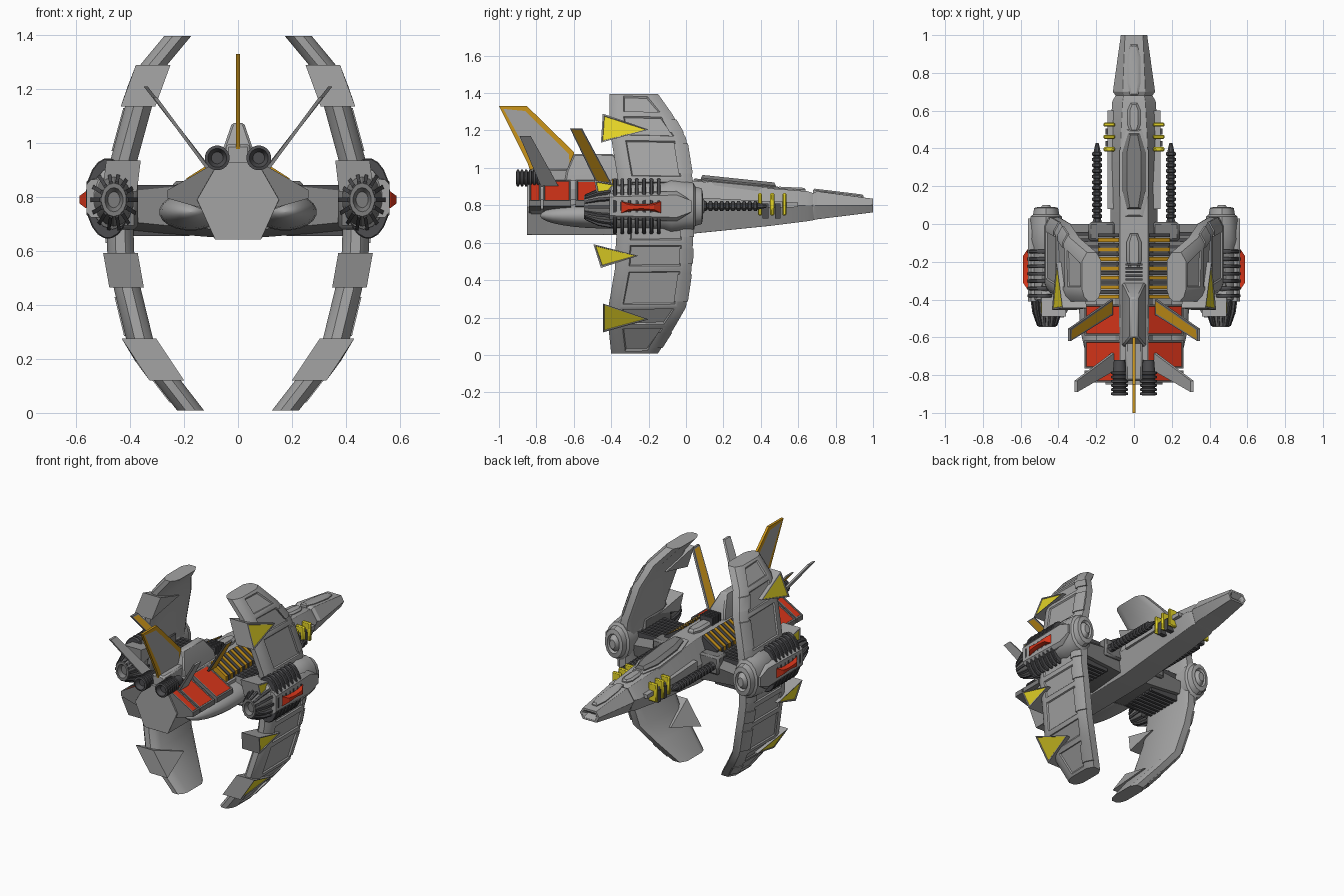
import bpy, bmesh, math
from mathutils import Vector

if "Cube" in bpy.data.objects:
    bpy.data.objects.remove(bpy.data.objects["Cube"])

def mat(name, r, g, b):
    m = bpy.data.materials.new(name)
    m.diffuse_color = (r, g, b, 1)
    m.use_nodes = True
    m.node_tree.nodes["Principled BSDF"].inputs["Base Color"].default_value = m.diffuse_color
    return m

GREY = mat("hull grey", .37, .37, .37)
MID = mat("mid grey", .2, .2, .2)
DARK = mat("dark metal", .075, .075, .08)
RED = mat("red", .68, .035, .01)
YELLOW = mat("yellow", .78, .66, .02)
ORANGE = mat("orange", .6, .3, .01)

def part(name, groups, mats, inset=None, mirror=False, bevel=0, angle=32):
    """Each group is a list of closed loops, skinned and capped. inset=(test, width, depth, material)."""
    bm = bmesh.new()
    for loops in groups:
        rings = [[bm.verts.new(p) for p in lp] for lp in loops]
        n = len(rings[0])
        for a, b in zip(rings, rings[1:]):
            for i in range(n):
                bm.faces.new((a[i], a[(i + 1) % n], b[(i + 1) % n], b[i]))
        bm.faces.new(rings[0])
        bm.faces.new(rings[-1])
    bmesh.ops.recalc_face_normals(bm, faces=bm.faces)
    if inset:
        test, width, depth, idx = inset
        bm.normal_update()
        fs = [f for f in bm.faces if test(f)]
        bmesh.ops.inset_individual(bm, faces=fs, thickness=width, depth=0)
        if depth:
            bmesh.ops.inset_individual(bm, faces=fs, thickness=abs(depth), depth=depth)
        for f in fs:
            f.material_index = idx
    me = bpy.data.meshes.new(name)
    bm.to_mesh(me)
    bm.free()
    for m in mats:
        me.materials.append(m)
    me.shade_smooth()
    me.set_sharp_from_angle(angle=math.radians(angle))
    ob = bpy.data.objects.new(name, me)
    bpy.context.collection.objects.link(ob)
    if bevel:
        b = ob.modifiers.new("bevel", 'BEVEL')
        b.width = bevel
        b.limit_method = 'ANGLE'
    if mirror:
        ob.modifiers.new("mirror", 'MIRROR')
    return ob

def ring(x, y, z, rx, rz, n=16):
    return [(x + rx * math.cos(2 * math.pi * (i + .5) / n), y,
             z + rz * math.sin(2 * math.pi * (i + .5) / n)) for i in range(n)]

def turned(x, z, prof, n=16, k=1.0):
    return [ring(x, y, z, r * k, r, n) for y, r in prof]

def box(x0, x1, y0, y1, z0, z1):
    return [[(x, y0, z0), (x, y1, z0), (x, y1, z1), (x, y0, z1)] for x in (x0, x1)]

def xz_prism(pts, y0, y1):
    return [[(x, y, z) for x, z in pts] for y in (y0, y1)]

def yz_prism(pts, xa, xb):
    """Side-view outline between two x positions, given as functions of z."""
    return [[(f(z), y, z) for y, z in pts] for f in (xa, xb)]

# Fuselage: hexagonal hull with open nose tube
hull = []
for y, wm, wb, wt, zb, zm, zt in [
        (-.85, .152, .085, .072, .642, .79, .93), (-.4, .152, .085, .075, .642, .79, .935),
        (0, .125, .085, .075, .645, .79, .935), (.45, .13, .085, .07, .69, .795, .89),
        (.65, .115, .08, .06, .715, .80, .875), (.68, .098, .07, .055, .72, .80, .865),
        (.70, .112, .075, .06, .725, .80, .875), (1.0, .07, .05, .048, .762, .80, .835)]:
    hull.append([(wm, y, zm), (wt, y, zt), (-wt, y, zt), (-wm, y, zm), (-wb, y, zb), (wb, y, zb)])
part("fuselage", [hull], [GREY, MID], (lambda f: f.normal.y > .8 and f.calc_center_median().y > .95, .014, -.03, 1), bevel=.008)

# Cockpit and nose plates
def dorsal(y0, y1, w, z0, z1, h):
    m0, m1 = y0 + (y1 - y0) * .25, y0 + (y1 - y0) * .75
    def lp(s, dz):
        e = .02 * (1 - s)
        return [(w * a * s, y, z0 + (z1 - z0) * (y - y0) / (y1 - y0) + dz) for a, y in
                [(-.6, y0 + e), (.6, y0 + e), (1, m0), (1, m1), (.5, y1 - e), (-.5, y1 - e), (-1, m1), (-1, m0)]]
    return [lp(1, -.03), lp(1, h * .4), lp(.6, h)]
part("cockpit_frame", [dorsal(.04, .5, .078, .93, .885, .014)], [GREY])
part("cockpit_canopy", [dorsal(.08, .48, .062, .935, .893, .028)], [MID])
part("nose_plates", [dorsal(.68, .95, .035, .876, .843, .014), dorsal(.49, .64, .035, .884, .877, .016)], [GREY])
part("neck_plate", [dorsal(-.24, -.05, .04, .94, .94, .02)], [GREY])
part("side_strips", [yz_prism([(.08, .84), (.6, .815), (.6, .79), (.08, .78)], lambda z: .1, lambda z: .14)], [GREY], mirror=True)
part("nose_ribs", [box(.1, .162, y, y + .022, .745, .865) for y in (.385, .45, .515)], [YELLOW], mirror=True, bevel=.006)
part("nose_rib_joints", [box(.1, .15, y, y + .03, .73, .81) for y in (.41, .475)], [DARK], mirror=True)

# Dorsal spine
part("spine", [[[(w, a, z), (w, b, z), (-w, b, z), (-w, a, z)] for w, a, b, z in
                [(.075, -.66, -.3, .86), (.055, -.64, -.32, .98), (.022, -.6, -.39, 1.075)]]], [GREY], bevel=.008)
part("spine_base", [box(-.045, .045, -.83, -.6, .9, .995)], [GREY], bevel=.01)
part("spine_vents", [box(-.045, .045, y, y + .012, .9, .985) for y in (-.22, -.24, -.26, -.28, -.3)], [DARK])

# Tail fin: orange border, grey panel
fin = [(-1, 1.33), (-.85, 1.33), (-.6, 1.085), (-.6, .95), (-.82, .95), (-.845, 1.02)]
part("tail_fin", [yz_prism(fin, lambda z: -.008, lambda z: .008)], [ORANGE, GREY],
     (lambda f: abs(f.normal.x) > .9, .028, 0, 1))

# Canted fins
def cant(x0, x1, z0, z1):
    return lambda z: x0 + (x1 - x0) * (z - z0) / (z1 - z0)
part("front_canted_fins", [yz_prism([(-.62, 1.21), (-.555, 1.21), (-.4, .92), (-.48, .92)],
     cant(.11, .335, .92, 1.21), cant(.125, .35, .92, 1.21))], [MID, ORANGE],
     (lambda f: abs(f.normal.x) > .5, .012, 0, 1), mirror=True)
part("rear_canted_fins", [yz_prism([(-.89, 1.17), (-.83, 1.17), (-.68, .9), (-.775, .9)],
     cant(.1, .3, .9, 1.17), cant(.115, .315, .9, 1.17))], [GREY], mirror=True)

# Engine deck with red panels on sloping sides
deck = [(.07, .935), (.262, .825), (.262, .795), (.07, .74)]
part("red_deck_panels", [xz_prism(deck, a, b) for a, b in [(-.84, -.775), (-.765, -.615), (-.59, -.425)]],
     [MID, RED], (lambda f: f.normal.z > .6, .012, -.004, 1), mirror=True)
part("deck_filler", [xz_prism([(.05, .915), (.2, .83), (.2, .78), (.05, .72)], -.83, -.1)], [GREY], mirror=True)
bars = lambda k: [xz_prism([(.08, .94), (.19, .87), (.19, .83), (.08, .8)], y, y + .02)
                  for y in [-.395 + .05 * i + k for i in range(7)]]
part("deck_ribs_yellow", bars(0), [ORANGE], mirror=True)
part("deck_ribs_dark", bars(.025), [DARK], mirror=True)

# Thrusters with ribs
prof = [(-.72, .03)]
for i in range(6):
    y = -.78 - i * .022
    prof += [(y, .035), (y - .003, .046), (y - .014, .046), (y - .017, .035)]
prof += [(-.908, .035), (-.88, .022)]
part("thrusters", [turned(.077, .945, prof, 20)], [DARK], mirror=True)

# Belly pods, rounded
pod = [(-.42 + .36 * math.sin(t), max(.01, math.cos(t))) for t in [math.radians(a) for a in range(-90, 91, 12)]]
part("belly_pods", [[ring(.175, y, .745, .118 * r, .07 * r, 20) for y, r in pod]], [GREY], mirror=True, angle=50)

# Cannons beside the nose
gun = [(-.08, .045), (.0, .045), (.01, .028)]
for i in range(12):
    y = .03 + i * .03
    gun += [(y, .02), (y + .004, .029), (y + .018, .029), (y + .022, .02)]
gun += [(.41, .014), (.43, .008)]
part("cannons", [turned(.195, .795, gun, 8)], [DARK], mirror=True)
part("cannon_mounts", [box(.1, .24, -.09, .01, .74, .86)], [MID], mirror=True, bevel=.012)

# Arms to the wings with slats
part("wing_arms", [[[(x, -.36, a + .03), (x, -.3, b), (x, -.06, b), (x, 0, b - .05), (x, -.02, a + .02), (x, -.3, a)]
                    for x, a, b in [(.08, .65, .85), (.27, .665, .835), (.42, .68, .82)]]], [MID], mirror=True)
part("arm_slats", [box(.18, .39, y, y + .018, .655, .845) for y in [-.3 + .034 * i for i in range(8)]], [DARK], mirror=True)

# Curved wings: z, centre x, back y, front y
PATH = [(1.396, .224, -.41, -.15), (1.29, .312, -.41, -.075), (1.16, .362, -.4, 0), (.94, .422, -.365, .035),
        (.79, .44, -.36, .04), (.6, .435, -.375, .037), (.46, .41, -.38, .03), (.255, .36, -.415, 0),
        (.15, .285, -.415, -.06), (.008, .175, -.4, -.15)]
def wing_x(z):
    for a, b in zip(PATH, PATH[1:]):
        if a[0] >= z >= b[0]:
            t = (a[0] - z) / (a[0] - b[0])
            return a[1] + (b[1] - a[1]) * t
    return PATH[0][1]
sect = []
for z, x, b, f in PATH:
    sect.append([(x + d, y, z) for y, d in [(b, -.018), (b, .018), (b + .025, .04), (b + .06, .05), (f - .045, .05),
                 (f, .025), (f, -.025), (f - .045, -.05), (b + .06, -.05), (b + .025, -.04)]])
part("wings", [sect], [GREY], (lambda f: f.normal.x > .5 and f.calc_area() > .02, .022, -.008, 0), mirror=True)
# Raised strips along the leading edge
strips = []
for (z0, x0, b0, f0), (z1, x1, b1, f1) in zip(PATH, PATH[1:]):
    if z0 - z1 > .12:
        strips.append([[(x + d, y, z) for d, y in [(.02, f - .07), (.055, f - .07), (.055, f - .04), (.03, f + .006), (.02, f + .006)]]
                       for z, x, f in [(z0 - .03, wing_x(z0 - .03), f0 + (f1 - f0) * .03 / (z0 - z1)),
                                       (z1 + .03, wing_x(z1 + .03), f1 + (f0 - f1) * .03 / (z0 - z1))]])
part("wing_edge_strips", strips, [GREY], mirror=True)

# Spiked clamps around the wings, yellow outer triangles
clamps = [[(-.445, 1.29), (-.455, 1.135), (-.2, 1.205)], [(-.49, .935), (-.47, .82), (-.25, .89)],
          [(-.495, .592), (-.455, .465), (-.255, .53)], [(-.445, .275), (-.445, .12), (-.2, .19)]]
part("wing_clamps", [yz_prism(c, lambda z: wing_x(z) - .062, lambda z: wing_x(z) + .066) for c in clamps],
     [GREY, YELLOW], (lambda f: f.normal.x > .6, .013, -.004, 1), mirror=True)

# Wing hubs: body, ribs, rear fan, red side block
CX, CZ = .465, .795
part("hub_body", [turned(CX, CZ, [(-.42, .09), (-.4, .115), (-.12, .125), (-.08, .14), (.0, .13), (.04, .125),
     (.05, .105), (.085, .095), (.09, .065), (.075, .055), (.1, .03)], 14, .68)], [GREY], mirror=True)
part("hub_ribs", [[ring(.482, y, CZ, .083, .15, 20), ring(.482, y + .02, CZ, .083, .15, 20)]
                  for y in [-.39 + .039 * i for i in range(7)]], [DARK], mirror=True, bevel=.004)
part("hub_saddle", [box(.37, .5, -.385, -.1, .68, .91)], [MID], mirror=True, bevel=.015)
part("hub_side_block", [[[(x, y, z) for y, z in [(-.41, CZ - h), (-.05, CZ - h - .01), (.03, CZ - .03),
     (.03, CZ + .03), (-.05, CZ + h + .01), (-.41, CZ + h)]] for x, h in [(.45, .075), (.545, .07), (.562, .05)]]],
     [GREY], mirror=True)
part("red_hub_marker", [[[(x, y, CZ - .005 + z * k) for y, z in [(a, -.034), (a + .06, -.02), (b - .06, -.02), (b, -.034),
     (b, .034), (b - .06, .02), (a + .06, .02), (a, .034)]] for x, a, b, k in
     [(.54, -.355, -.125, 1), (.565, -.345, -.135, .9), (.588, -.31, -.17, .4)]]], [RED], mirror=True)
part("hub_rear_cone", [turned(.46, .79, [(-.4, .1), (-.47, .088), (-.545, .062), (-.545, .045), (-.52, .03)], 14, .75)],
     [MID], mirror=True)
# Fan blades round the rear cone
blades = []
for i in range(14):
    a = 2 * math.pi * i / 14
    c, s = math.cos(a), math.sin(a)
    pt = lambda y, r, o: (.46 + .78 * (r * c - o * s), y, .79 + r * s + o * c)
    blades.append([[pt(y, r, o) for y, r in [(-.39, .05), (-.39, .115), (-.47, .1), (-.54, .068), (-.54, .05)]] for o in (-.008, .008)])
part("hub_fan_blades", blades, [DARK], mirror=True)
